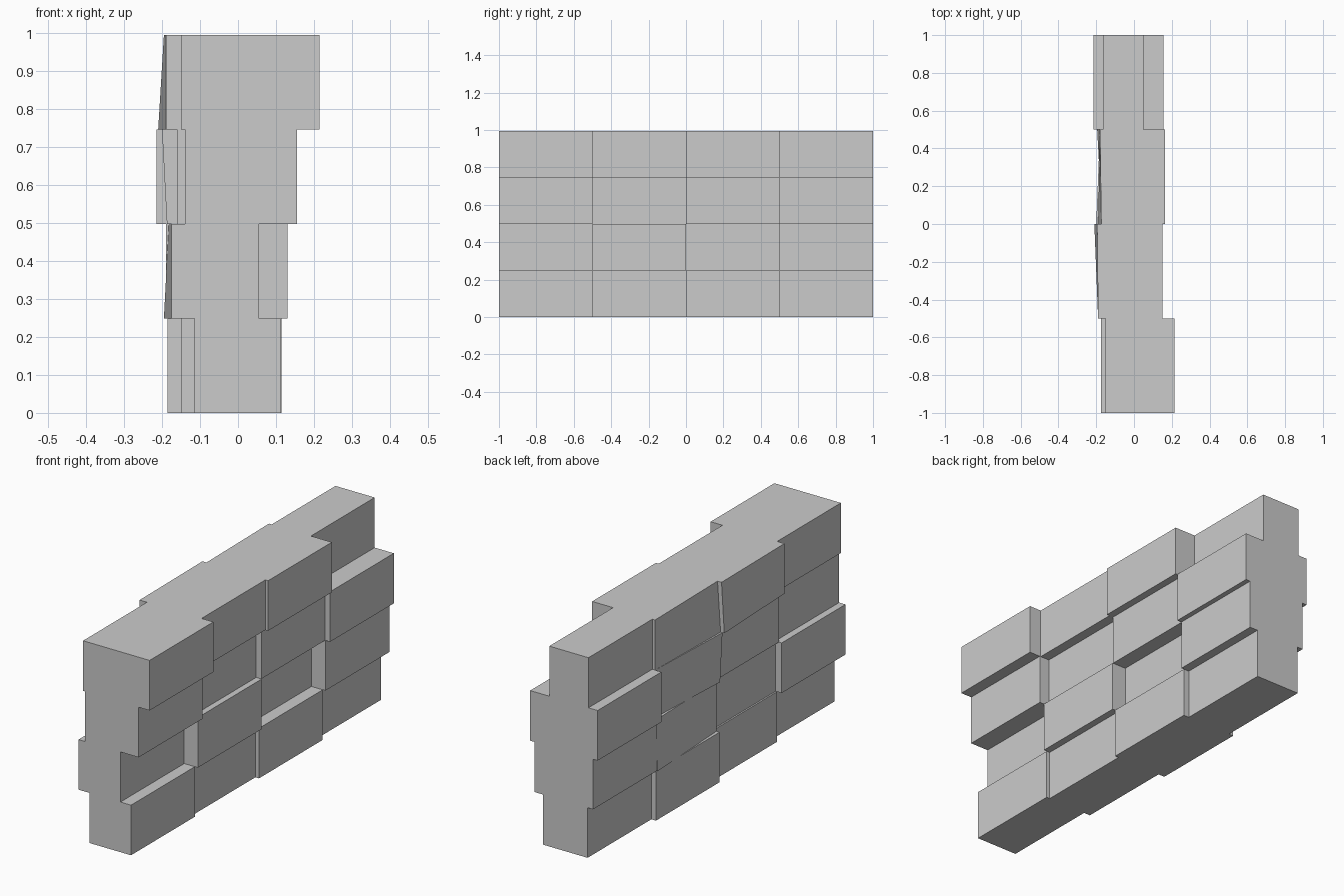
import bpy, bmesh

if "Cube" in bpy.data.objects:
    bpy.data.objects.remove(bpy.data.objects["Cube"])

# Face position (x) of every brick: rows bottom to top, columns along +y
FRONT = [[0.113, 0.095, 0.115, 0.085],
         [0.055, 0.13, 0.053, 0.13],
         [0.155, 0.10, 0.128, 0.155],
         [0.215, 0.15, 0.165, 0.05]]
BACK = [[-0.115, -0.15, -0.185, -0.16],
        [-0.175, -0.142, -0.175, -0.19],
        [-0.14, -0.16, -0.18, -0.215],
        [-0.15, -0.19, -0.18, -0.165]]
# Crooked bricks on the back: x at (low y, low z), (high y, low z), (high y, high z), (low y, high z)
TILTED = {(1, 2): (-0.168, -0.195, -0.182, -0.168),
          (2, 2): (-0.187, -0.163, -0.18, -0.20),
          (3, 1): (-0.19, -0.21, -0.195, -0.19),
          (3, 2): (-0.19, -0.18, -0.18, -0.173)}
N, W, H = 4, 0.5, 0.2485

bm = bmesh.new()


def corners(side, r, c):
    if side == 'back' and (r, c) in TILTED:
        xs = TILTED[(r, c)]
    else:
        xs = [(BACK if side == 'back' else FRONT)[r][c]] * 4
    y, z = -1 + c * W, r * H
    yz = [(y, z), (y + W, z), (y + W, z + H), (y, z + H)]
    return [(x, *p) for x, p in zip(xs, yz)]


def face(points):
    unique = list(dict.fromkeys(points))
    if len(unique) > 2:
        bm.faces.new([bm.verts.new(p) for p in unique])


def ledge(a0, a1, b0, b1):
    """Fill the step between two neighbouring brick edges."""
    d0, d1 = a0[0] - b0[0], a1[0] - b1[0]
    if d0 * d1 < -1e-9:                       # edges cross: two triangles
        t = d0 / (d0 - d1)
        m = tuple(p + (q - p) * t for p, q in zip(a0, a1))
        face([a0, m, b0])
        face([a1, b1, m])
    else:
        face([a0, a1, b1, b0])


# Brick faces and the steps between them
for side in ('front', 'back'):
    for r in range(N):
        for c in range(N):
            a = corners(side, r, c)
            face(a)
            if c < N - 1:
                b = corners(side, r, c + 1)
                ledge(a[1], a[2], b[0], b[3])
            if r < N - 1:
                b = corners(side, r + 1, c)
                ledge(a[3], a[2], b[0], b[1])

# Outer ends, top and underside
for i in range(N):
    for r, c, p, q in ((i, 0, 0, 3), (i, N - 1, 1, 2), (0, i, 0, 1), (N - 1, i, 3, 2)):
        f, b = corners('front', r, c), corners('back', r, c)
        face([f[p], f[q], b[q], b[p]])

bmesh.ops.remove_doubles(bm, verts=bm.verts, dist=1e-4)
bmesh.ops.recalc_face_normals(bm, faces=bm.faces)
mesh = bpy.data.meshes.new("brick_wall")
bm.to_mesh(mesh)
bm.free()
bpy.context.collection.objects.link(bpy.data.objects.new("brick_wall", mesh))
